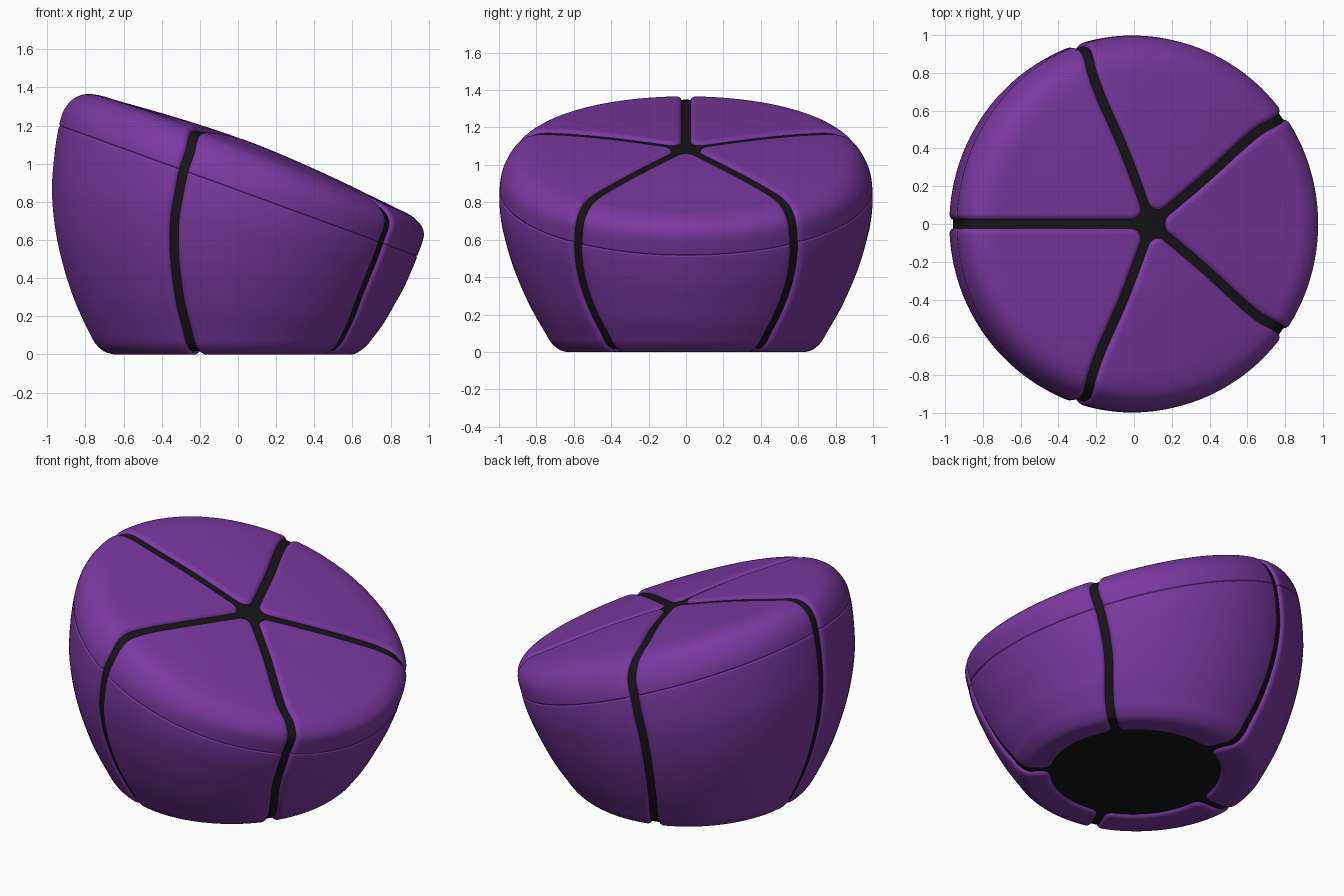
import bpy, bmesh, math
from mathutils import Vector

if "Cube" in bpy.data.objects:
    bpy.data.objects.remove(bpy.data.objects["Cube"])

# Left, side and right profiles, top pole to underside: xL, zL, y, zS, xR, zR
STATIONS = [
    (.10, 1.10, 0, 1.10, .10, 1.10),
    (-.30, 1.235, .40, 1.108, .45, .95),
    (-.60, 1.322, .68, 1.102, .68, .84),
    (-.76, 1.365, .84, 1.085, .82, .772),
    (-.85, 1.35, .925, 1.04, .925, .715),
    (-.91, 1.29, .98, .955, .975, .635),
    (-.94, 1.20, .997, .86, .94, .515),
    (-.965, 1.04, .993, .74, .91, .44),
    (-.977, .84, .97, .62, .87, .35),
    (-.95, .60, .92, .45, .82, .26),
    (-.88, .34, .84, .26, .765, .165),
    (-.79, .13, .76, .115, .71, .09),
    (-.73, .035, .71, .038, .665, .038),
    (-.65, 0, .64, 0, .60, 0),
    (-.50, 0, .50, 0, .48, 0),
]
LAST = len(STATIONS) - 1
CREASE = 6
HALF = math.radians(36)
GAP, TIP, LIP, FOOT = .022, .06, .03, .05
TIP_C = (GAP + TIP) / math.sin(HALF)


def station(i):
    if i < 0:
        return [2 * a - b for a, b in zip(STATIONS[0], STATIONS[1])]
    if i > LAST:
        return [2 * a - b for a, b in zip(STATIONS[LAST], STATIONS[LAST - 1])]
    return STATIONS[i]


def profile(t):
    i = min(int(t), LAST - 1)
    s = t - i
    rows = zip(*(station(i + k) for k in (-1, 0, 1, 2)))
    return [b + .5 * s * (c - a + s * (2 * a - 5 * b + 4 * c - d
            + s * (3 * (b - c) + d - a))) for a, b, c, d in rows]


def surface(t, th):
    xl, zl, y, zs, xr, zr = profile(t)
    c = math.cos(th)
    z = zs + (zr - zl) / 2 * c + ((zr + zl) / 2 - zs) * c * c
    return Vector(((xr + xl) / 2 + (xr - xl) / 2 * c, y * math.sin(th), max(z, 0)))


def sunk(t, th, depth):
    e = 1e-3
    dt = surface(min(t + e, LAST), th) - surface(max(t - e, 0), th)
    dth = surface(t, th + e) - surface(t, th - e)
    return surface(t, th) - dt.cross(dth).normalized() * depth


def foot_distance(t, r):
    return r - STATIONS[LAST][2] if t > 11 else 9


def half_angle(t):
    r = profile(t)[2]
    if r < math.sqrt(TIP_C ** 2 - TIP ** 2):
        k = (r * r + TIP_C ** 2 - TIP ** 2) / (2 * r * TIP_C)
        return math.acos(min(1, k))
    a = HALF - math.asin(GAP / r)
    d = foot_distance(t, r)
    if d < FOOT:
        a -= (FOOT - math.sqrt(max(0, FOOT ** 2 - (FOOT - d) ** 2))) / r
    return a


def edge_depth(t, phi):
    r = profile(t)[2]
    d = r * math.sin(HALF - abs(phi)) - GAP
    vx, vy = r * math.cos(phi) - TIP_C, r * abs(math.sin(phi))
    if vx < 0 and math.atan2(vy, -vx) < math.pi / 2 - HALF:
        d = TIP - math.hypot(vx, vy)
    f = foot_distance(t, r)
    if f < FOOT and d < FOOT:
        d = FOOT - math.hypot(FOOT - d, FOOT - f)
    d = max(0, min(d, f))
    depth = LIP - math.sqrt(LIP ** 2 - (LIP - d) ** 2) if d < LIP else 0
    return depth + .006 * math.exp(-((t - CREASE) / .035) ** 2)


def material(name, rgb):
    m = bpy.data.materials.new(name)
    m.diffuse_color = (*rgb, 1)
    m.use_nodes = True
    m.node_tree.nodes["Principled BSDF"].inputs["Base Color"].default_value = m.diffuse_color
    return m


def make_object(name, rows, mat, closed):
    bm = bmesh.new()
    grid = [[bm.verts.new(p) for p in row] for row in rows]
    n = len(grid[0])
    for a, b in zip(grid, grid[1:]):
        for j in range(n if closed else n - 1):
            k = (j + 1) % n
            bm.faces.new((a[j], b[j], b[k], a[k]))
    if closed:
        bm.faces.new(grid[0])
        bm.faces.new(grid[-1][::-1])
    bmesh.ops.remove_doubles(bm, verts=bm.verts, dist=1e-5)
    for f in bm.faces:
        f.smooth = len(f.verts) < 5
    me = bpy.data.meshes.new(name)
    bm.to_mesh(me)
    bm.free()
    me.materials.append(mat)
    bpy.context.collection.objects.link(bpy.data.objects.new(name, me))


purple = material("purple_fabric", (.2, .04, .36))
black = material("black_trim", (.008, .008, .008))

# Black inner body, seen in the seams and under the base
core_t = [.04 + (LAST - .04) * i / 110 for i in range(111)]
make_object("seam_core", [[sunk(t, math.tau * j / 120, .018) for j in range(120)]
                          for t in core_t], black, True)

# Row positions: dense at the tip, the stitched crease and the foot
lo, hi = 0, 1
for _ in range(40):
    mid = (lo + hi) / 2
    lo, hi = (mid, hi) if profile(mid)[2] < TIP_C - TIP else (lo, mid)
rows_t = [hi + (.6 - hi) * (i / 16) ** 2 for i in range(17)]
rows_t += [.6 + .1 * i for i in range(1, 53)]
rows_t += [CREASE + .0175 * k for k in range(-5, 6)]
rows_t += [6.2 + .1 * i for i in range(68)]
rows_t += [13 + math.sin(math.pi / 2 * i / 14) for i in range(15)]

# Five padded panels with rolled edges
COLS = 44
for p in range(5):
    mid_angle = math.tau * p / 5
    rows = []
    for t in rows_t:
        w = half_angle(t)
        phis = [w * math.sin(math.pi * (j / COLS - .5)) for j in range(COLS + 1)]
        rows.append([sunk(t, mid_angle + a, edge_depth(t, a)) for a in phis])
    make_object(f"panel_{p + 1}", rows, purple, False)
